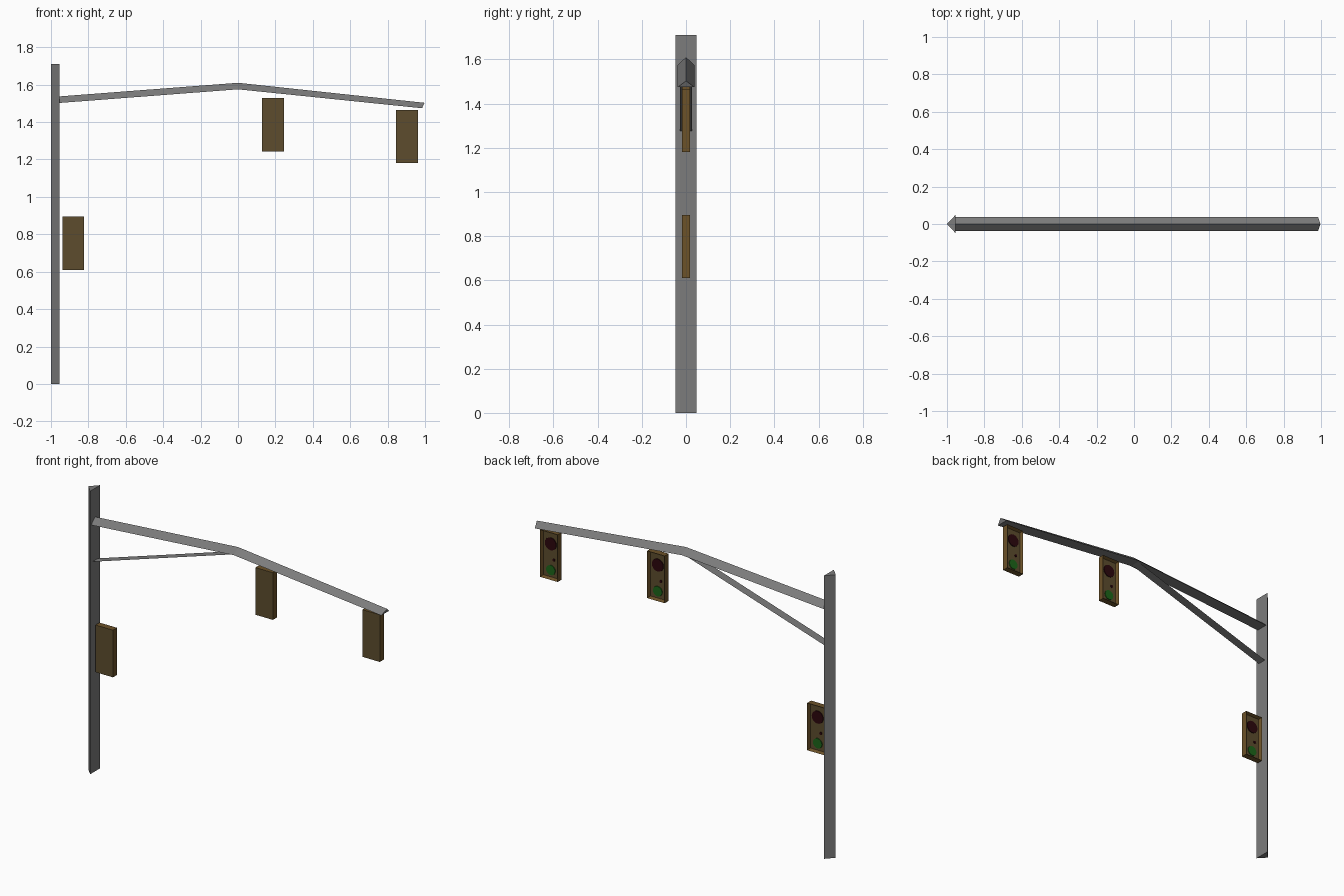
import bpy
import bmesh
from math import pi
from mathutils import Matrix, Vector

cube = bpy.data.objects.get("Cube")
if cube:
    bpy.data.objects.remove(cube, do_unlink=True)


def material(name, rgb):
    m = bpy.data.materials.new(name)
    m.use_nodes = True
    m.diffuse_color = (*rgb, 1)
    m.node_tree.nodes["Principled BSDF"].inputs["Base Color"].default_value = (*rgb, 1)
    return m


steel = material("steel grey", (0.2, 0.2, 0.2))
amber = material("amber brown", (0.15, 0.085, 0.022))
brown = material("dark brown", (0.11, 0.073, 0.027))
red = material("dark red", (0.025, 0.002, 0.004))
green = material("signal green", (0.012, 0.13, 0.01))


def add_object(name, bm, *mats):
    mesh = bpy.data.meshes.new(name)
    bm.to_mesh(mesh)
    bm.free()
    for m in mats:
        mesh.materials.append(m)
    obj = bpy.data.objects.new(name, mesh)
    bpy.context.collection.objects.link(obj)
    return obj


def loft(name, sections, mat):
    """Join matching closed sections with walls and cap both ends."""
    bm = bmesh.new()
    rings = [[bm.verts.new(p) for p in s] for s in sections]
    for a, b in zip(rings, rings[1:]):
        for i in range(len(a)):
            j = (i + 1) % len(a)
            bm.faces.new((a[i], a[j], b[j], b[i]))
    bm.faces.new(rings[0])
    bm.faces.new(rings[-1])
    bmesh.ops.recalc_face_normals(bm, faces=bm.faces)
    return add_object(name, bm, mat)


# Three-sided pole with its ridge facing outward
loft("pole", [[(-1, 0, z), (-0.955, -0.048, z), (-0.955, 0.048, z)] for z in (0, 1.71)], steel)

# Bent three-sided arm with its ridge on top
arm = [(-0.957, 1.537, -0.957, 1.502), (0, 1.61, 0, 1.575), (0.997, 1.503, 0.984, 1.474)]
loft("arm", [[(tx, 0, tz), (bx, -0.038, bz), (bx, 0.038, bz)] for tx, tz, bx, bz in arm], steel)

# Flat brace strip between pole and arm
bm = bmesh.new()
ends = [(-0.958, -0.027, 1.275), (0, -0.027, 1.577), (0, 0.027, 1.577), (-0.958, 0.027, 1.275)]
bm.faces.new([bm.verts.new(p) for p in ends])
add_object("brace", bm, steel)


def lamp(name, x, z, radius, mat):
    bm = bmesh.new()
    place = Matrix.Translation((x, 0, z)) @ Matrix.Rotation(pi / 2, 4, "X")
    bmesh.ops.create_cone(bm, cap_ends=True, segments=16, radius1=radius,
                          radius2=radius, depth=0.008, matrix=place)
    return add_object(name, bm, mat)


def signal(name, x, top):
    # Open box: the back face is inset and pushed in to form the lamp panel
    bm = bmesh.new()
    size = Matrix.Diagonal((0.117, 0.038, 0.285, 1))
    bmesh.ops.create_cube(bm, size=1, matrix=Matrix.Translation((x, 0, top - 0.1425)) @ size)
    bm.normal_update()
    panel = next(f for f in bm.faces if f.normal.y > 0.9)
    bmesh.ops.inset_region(bm, faces=[panel], thickness=0.011)
    bmesh.ops.translate(bm, verts=panel.verts, vec=Vector((0, -0.02, 0)))
    bm.normal_update()
    for f in bm.faces:
        front = f.normal.y < -0.9
        f.material_index = 1 if front or f == panel else 0
    add_object(name + "_housing", bm, amber, brown)
    lamp(name + "_red_lamp", x, top - 0.077, 0.038, red)
    lamp(name + "_middle_lamp", x - 0.02, top - 0.17, 0.008, red)
    lamp(name + "_green_lamp", x, top - 0.235, 0.03, green)


signal("middle_signal", 0.188, 1.528)
signal("end_signal", 0.903, 1.465)
signal("pole_signal", -0.881, 0.895)
